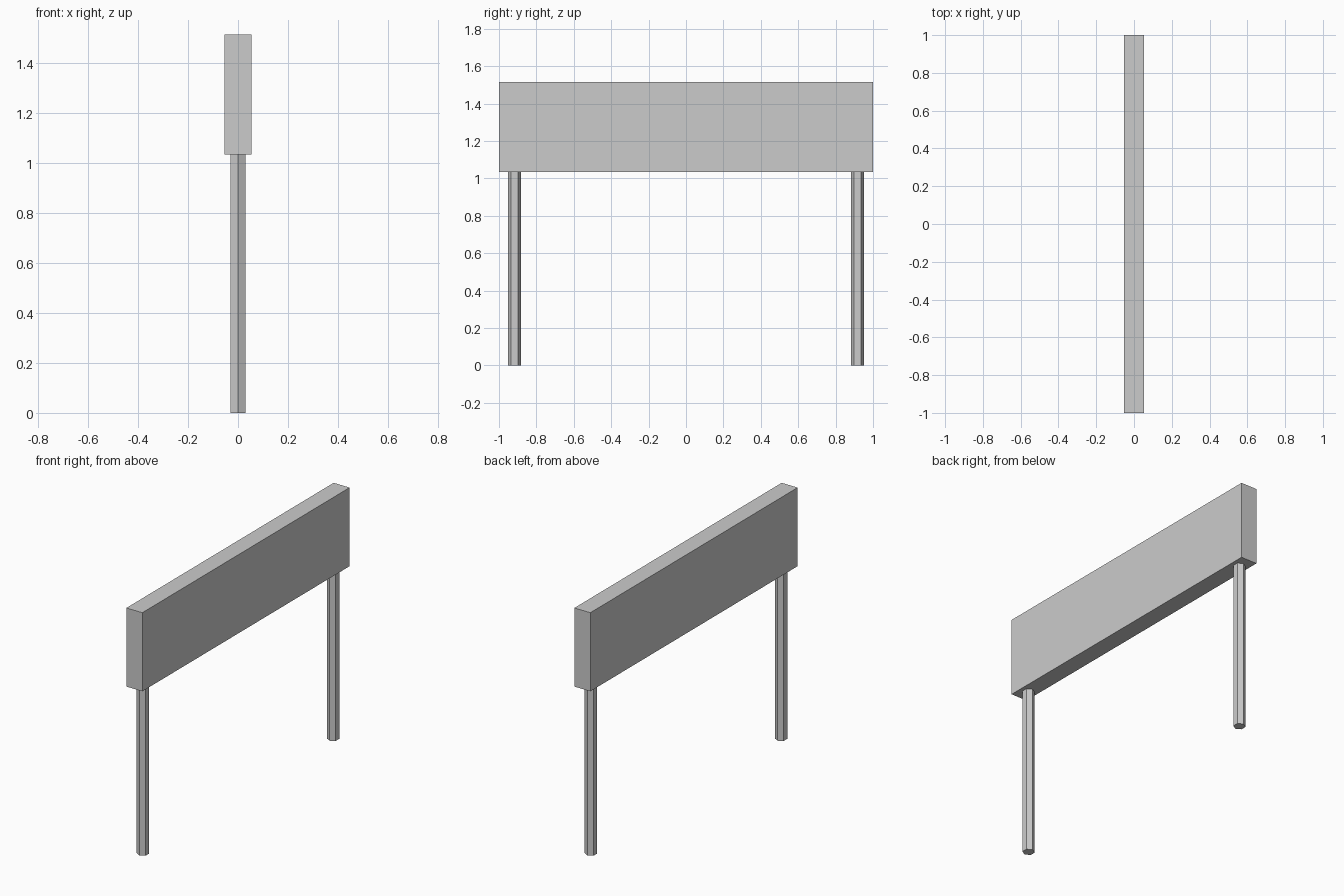
import bpy

if "Cube" in bpy.data.objects:
    bpy.data.objects.remove(bpy.data.objects["Cube"])

PANEL_BOTTOM, PANEL_TOP = 1.035, 1.515
LEG_RADIUS, LEG_Y = 0.035, 0.917

# Sign panel
bpy.ops.mesh.primitive_cube_add(size=1, location=(0, 0, (PANEL_BOTTOM + PANEL_TOP) / 2))
panel = bpy.context.object
panel.name = "panel"
panel.scale = (0.108, 2.0, PANEL_TOP - PANEL_BOTTOM)
bpy.ops.object.transform_apply(location=False, rotation=False, scale=True)

# Six-sided posts, one near each end
for name, side in (("front_post", -1), ("back_post", 1)):
    bpy.ops.mesh.primitive_cylinder_add(vertices=6, radius=LEG_RADIUS, depth=PANEL_BOTTOM,
                                        location=(0, side * LEG_Y, PANEL_BOTTOM / 2))
    bpy.context.object.name = name
